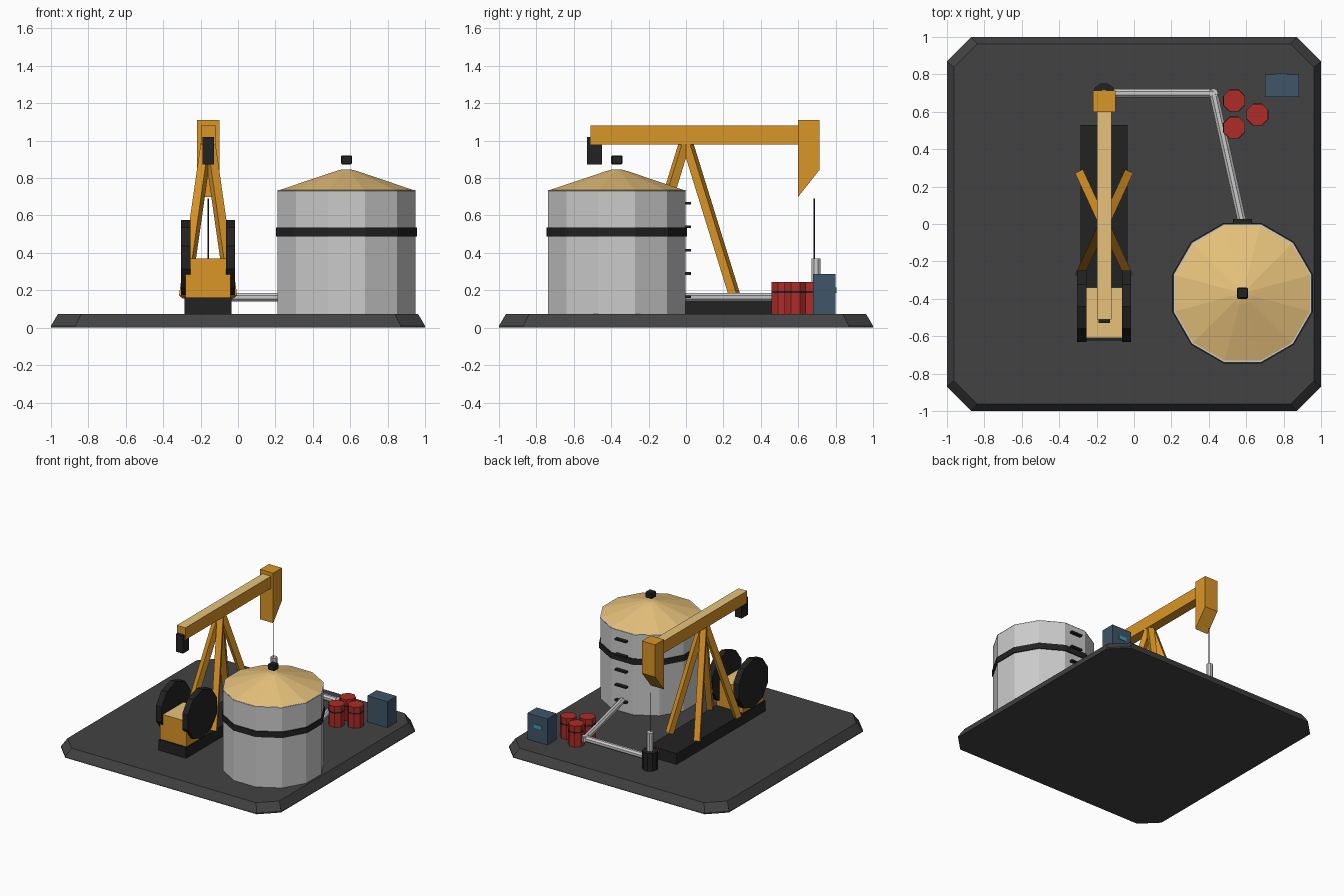
import bpy, bmesh
from math import cos, sin, pi
from mathutils import Vector, Matrix

if "Cube" in bpy.data.objects:
    bpy.data.objects.remove(bpy.data.objects["Cube"])


def mat(name, r, g, b):
    m = bpy.data.materials.new(name)
    m.diffuse_color = (r, g, b, 1)
    m.use_nodes = True
    m.node_tree.nodes["Principled BSDF"].inputs["Base Color"].default_value = m.diffuse_color
    return m


ORANGE = mat("orange", 0.70, 0.30, 0.02)
TAN = mat("tan", 0.80, 0.54, 0.20)
BLACK = mat("black", 0.016, 0.016, 0.016)
SLATE = mat("slate", 0.055, 0.055, 0.057)
RED = mat("red", 0.42, 0.025, 0.02)
BLUE = mat("blue", 0.05, 0.09, 0.14)
CYAN = mat("cyan", 0.04, 0.35, 0.50)


def finish(name, bm, material=None, top=None):
    """Make the object; upward faces may take a second material."""
    bmesh.ops.recalc_face_normals(bm, faces=bm.faces)
    me = bpy.data.meshes.new(name)
    if material:
        me.materials.append(material)
    if top:
        me.materials.append(top)
        for f in bm.faces:
            f.material_index = int(f.normal.z > 0.9)
    bm.to_mesh(me)
    bm.free()
    ob = bpy.data.objects.new(name, me)
    bpy.context.collection.objects.link(ob)
    return ob


def loft(name, rings, material=None, matrix=Matrix()):
    bm = bmesh.new()
    loops = [[bm.verts.new(matrix @ Vector(p)) for p in r] for r in rings]
    for a, b in zip(loops, loops[1:]):
        for i in range(len(a)):
            j = (i + 1) % len(a)
            bm.faces.new((a[i], a[j], b[j], b[i]))
    bm.faces.new(loops[0])
    bm.faces.new(loops[-1])
    bmesh.ops.remove_doubles(bm, verts=bm.verts, dist=1e-5)
    return finish(name, bm, material)


def lathe(name, n, profile, material=None, phase=0.0, matrix=Matrix()):
    rings = [[(r * cos(phase + 2 * pi * i / n), r * sin(phase + 2 * pi * i / n), z)
              for i in range(n)] for r, z in profile]
    return loft(name, rings, material, matrix)


def at(x, y):
    return Matrix.Translation((x, y, 0))


def rod(name, p, q, r, n=8, material=None, phase=0.0):
    p, d = Vector(p), Vector(q) - Vector(p)
    m = Matrix.Translation(p) @ d.to_track_quat('Z', 'Y').to_matrix().to_4x4()
    return lathe(name, n, [(r, 0), (r, d.length)], material, phase, m)


def box(name, lo, hi, material=None, top=None, bevel=0.0):
    lo, hi = Vector(lo), Vector(hi)
    bm = bmesh.new()
    bmesh.ops.create_cube(bm, size=1)
    for v in bm.verts:
        v.co = (lo + hi) / 2 + v.co * (hi - lo)
    if bevel:
        bmesh.ops.bevel(bm, geom=bm.edges[:], offset=bevel, segments=1, affect='EDGES')
    bm.normal_update()
    return finish(name, bm, material, top)


# Ground slab with cut corners and sloped rim
c = 0.87
octagon = [(1, -c), (1, c), (c, 1), (-c, 1), (-1, c), (-1, -c), (-c, -1), (c, -1)]
loft("base_slab", [[(x * s, y * s, z) for x, y in octagon]
                   for s, z in ((1, 0), (1, 0.01), (0.963, 0.073))], SLATE)

# Storage tank
TX, TY, R, P = 0.58, -0.37, 0.381, pi / 12
T = at(TX, TY)
lathe("tank_body", 12, [(R, 0.07), (R, 0.735)], None, P, T)
lathe("tank_roof", 12, [(R + 0.002, 0.732), (0.06, 0.837), (0.03, 0.845)], TAN, P, T)
lathe("tank_band", 12, [(R + 0.008, 0.487), (R + 0.008, 0.535)], BLACK, P, T)
box("tank_vent", (TX - 0.03, TY - 0.03, 0.873), (TX + 0.03, TY + 0.03, 0.922), BLACK, bevel=0.006)
for i in range(5):
    z = 0.165 + 0.125 * i
    box(f"tank_rung_{i}", (TX - 0.05, -0.005, z - 0.007), (TX + 0.05, 0.026, z + 0.007), BLACK)

# Pump skid, gearbox and flywheels
PX = -0.16
box("pump_skid", (PX - 0.125, -0.622, 0.07), (PX + 0.125, 0.53, 0.162), BLACK)
box("gearbox", (PX - 0.12, -0.61, 0.16), (PX + 0.12, -0.34, 0.37), ORANGE, TAN)
for s in (-1, 1):
    rod(f"flywheel_{s}", (PX + s * 0.095, -0.44, 0.375), (PX + s * 0.145, -0.44, 0.375),
        0.2, 10, BLACK, pi / 2)

# A-frame legs
for sx in (-1, 1):
    for sy in (-1, 1):
        rod(f"frame_leg_{sx}_{sy}", (PX + sx * 0.125, sy * 0.262, 0.165),
            (PX + sx * 0.008, sy * 0.008, 0.985), 0.033, 4, ORANGE, pi / 4)

# Walking beam, head and counterweight
box("walking_beam", (PX - 0.039, -0.51, 0.98), (PX + 0.039, 0.61, 1.08), ORANGE, TAN)
side = [(0.6, 1.11), (0.715, 1.11), (0.715, 0.845), (0.6, 0.70)]
loft("beam_head", [[(PX + dx, y, z) for y, z in side] for dx in (-0.06, 0.06)], ORANGE)
box("counterweight", (PX - 0.031, -0.53, 0.873), (PX + 0.031, -0.45, 1.02), BLACK)

# Wellhead with valve and polished rod
W = at(PX, 0.695)
lathe("wellhead", 10, [(0.06, 0.07), (0.06, 0.22)], BLACK, 0, W)
lathe("well_stem", 8, [(0.026, 0.2), (0.026, 0.37)], None, pi / 8, W)
rod("pump_rod", (PX, 0.686, 0.36), (PX, 0.686, 0.69), 0.004, 6, BLACK)
rod("valve_wheel", (PX, 0.61, 0.18), (PX, 0.63, 0.18), 0.028, 8, RED)
rod("valve_stem", (PX, 0.62, 0.18), (PX, 0.66, 0.18), 0.009, 6, BLACK)

# Pipeline from well to tank
Z, elbow = 0.163, Vector((0.425, 0.70, 0.163))
rod("pipe_run_back", (PX, 0.70, Z), elbow, 0.025, 8, None, pi / 8)
rod("pipe_run_tank", elbow, (0.583, -0.01, Z), 0.025, 8, None, pi / 8)
lathe("pipe_elbow", 8, [(0.025, Z - 0.022), (0.025, Z + 0.022)], None, 0, at(elbow.x, elbow.y))

# Oil drums
for i, (x, y) in enumerate([(0.535, 0.66), (0.66, 0.585), (0.535, 0.515)]):
    lathe(f"drum_{i}", 8, [(0.062, 0.07), (0.062, 0.245)], RED, pi / 8, at(x, y))
    lathe(f"drum_band_{i}", 8, [(0.0635, 0.186), (0.0635, 0.197)], BLACK, pi / 8, at(x, y))

# Control cabinet with display on the back
box("control_cabinet", (0.70, 0.68, 0.07), (0.882, 0.80, 0.287), BLUE)
box("cabinet_display", (0.75, 0.795, 0.185), (0.82, 0.805, 0.215), CYAN)
